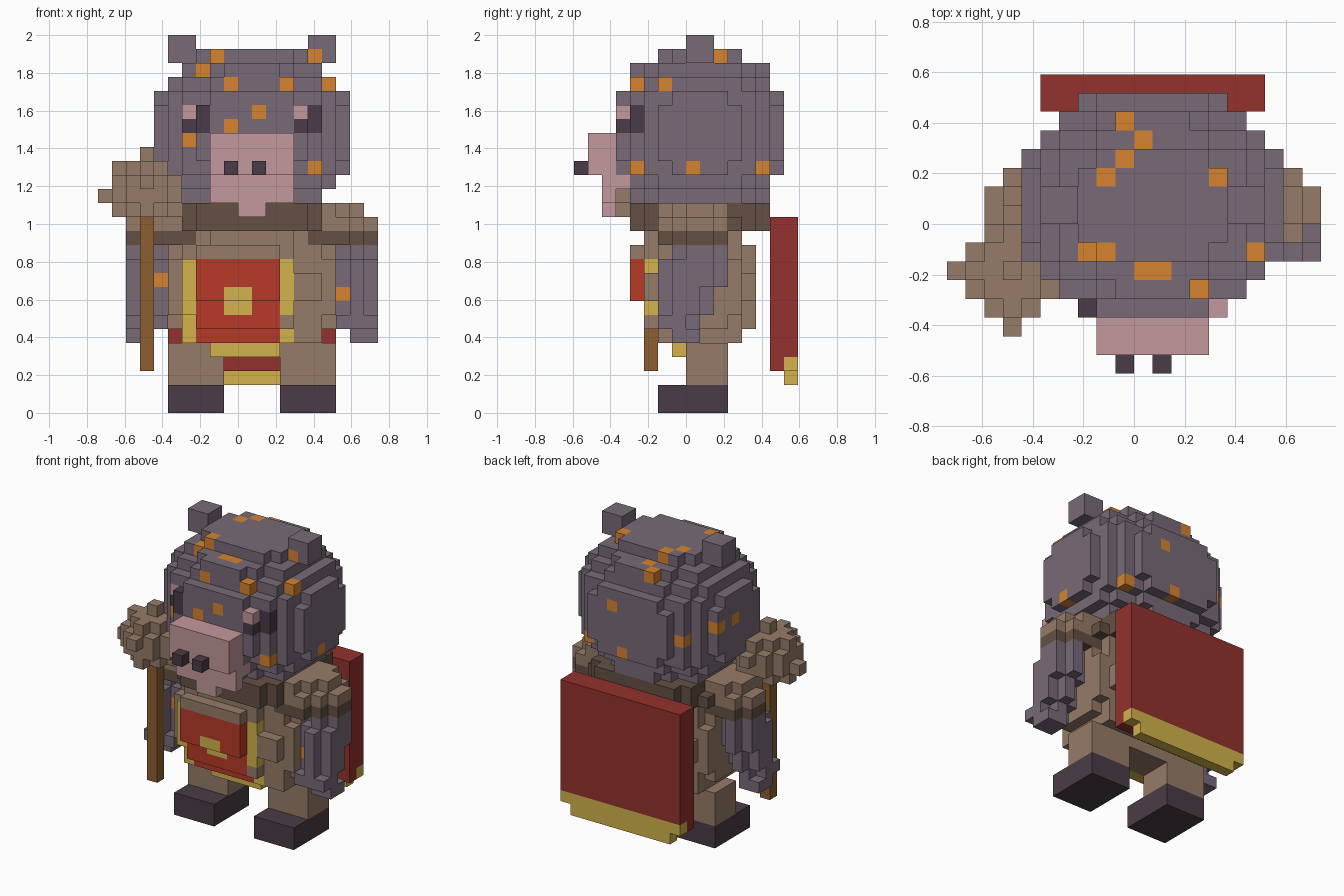
import bpy, bmesh

cube = bpy.data.objects.get("Cube")
if cube:
    bpy.data.objects.remove(cube, do_unlink=True)

U = 2 / 27  # size of one block


def linear(c):
    c /= 255
    return c / 12.92 if c <= 0.04045 else ((c + 0.055) / 1.055) ** 2.4


COLOURS = {
    "purple_fur": (120, 106, 119), "orange_spot": (214, 131, 48),
    "pink_skin": (196, 152, 156), "dark_plum": (74, 60, 71),
    "brown_cloth": (150, 123, 104), "dark_brown": (100, 80, 68),
    "bright_red": (182, 58, 41), "dark_red": (147, 50, 45),
    "gold": (211, 179, 76), "staff_wood": (140, 95, 48),
}
MATS = {}
for name, rgb in COLOURS.items():
    m = bpy.data.materials.new(name)
    m.use_nodes = True
    col = (*[linear(c) for c in rgb], 1)
    m.diffuse_color = col
    bsdf = m.node_tree.nodes["Principled BSDF"]
    bsdf.inputs["Base Color"].default_value = col
    bsdf.inputs["Roughness"].default_value = 0.9
    MATS[name] = m

occupied = {}  # every block -> colour name
parts = {}     # part name -> blocks it owns


def add(part, x, y, z, colour, keep=lambda x, y, z: True):
    """Fill a range of blocks; colour is a name or a rule on the block."""
    for i in range(*x):
        for j in range(*y):
            for k in range(*z):
                c = (i, j, k)
                if c not in occupied and keep(*c):
                    occupied[c] = colour(*c) if callable(colour) else colour
                    parts.setdefault(part, []).append(c)


def off(i, centre=1):
    return abs(i + 0.5 - centre)


# Head: box with stepped bevels on every edge and corner
def head_shape(x, y, z):
    dx, dy, dz = off(x), off(y), off(z, 20)
    if dx + dy > 9 or dx + dz > 9 or (dy + dz > 8 and not dy == dz == 4.5):
        return False
    if dx > 6 and dy + dz > 4.5:
        return False
    return dx / 7 + dy / 6 + dz / 6 < 1.82


add("head", (-6, 8), (-5, 7), (15, 26), "purple_fur", head_shape)


def paint(part, colour, axis, side, spots):
    """Recolour the outermost block of a part along an axis at each spot."""
    for s in spots:
        line = [c for c in parts[part] if c[:axis] + c[axis + 1:] == s]
        if line:
            occupied[(max if side > 0 else min)(line, key=lambda c: c[axis])] = colour


# Orange spots on front, top, both sides and back
paint("head", "orange_spot", 1, -1, [(-2, 25), (-1, 23), (3, 23), (6, 23),
                                     (1, 21), (-1, 20), (-4, 19), (5, 17)])
paint("head", "orange_spot", 2, 1, [(-1, 5), (0, 4), (-1, 3), (-2, 2), (4, 2), (-3, -2),
                                    (-2, -2), (0, -3), (1, -3), (6, -2), (3, -4)])
paint("head", "orange_spot", 0, 1, [(0, 17), (5, 17)])
paint("head", "orange_spot", 0, -1, [(3, 20), (1, 20)])
paint("head", "orange_spot", 1, 1, [(2, 21), (1, 17), (-4, 19)])

# Eyes with a pink glint in one corner
for x in (-4, 4):
    paint("head", "dark_plum", 1, -1, [(x, 20), (x + 1, 20), (x + 1, 21)])
    paint("head", "pink_skin", 1, -1, [(x, 21)])

# Ears, one with a spot
for side, x in (("right", -5), ("left", 5)):
    add(side + "_ear", (x, x + 2), (0, 2), (25, 27), "purple_fur")
paint("left_ear", "orange_spot", 1, -1, [(5, 25)])

# Snout, stepping back towards the chin, with nostrils
add("snout", (-2, 4), (-7, -4), (17, 20), "pink_skin")
add("snout", (-2, 4), (-6, -4), (16, 17), "pink_skin")
add("snout", (-2, 4), (-6, -5), (15, 16), "pink_skin")
add("snout", (0, 2), (-6, -5), (14, 15), "pink_skin")
for x in (-1, 1):
    add("nostrils", (x, x + 1), (-8, -7), (17, 18), "dark_plum")

# Club head: rounded lump with single-block knobs, on a staff
CX, CY = -6.5, -2.5


def lump(x, y, z):
    limit = 2 if z in (14, 17) else 3
    return off(x, CX) + off(y, CY) <= limit


add("club_head", (-9, -4), (-5, 0), (14, 18), "brown_cloth", lump)
for x, y, z in ((-10, -3, 15), (-7, -6, 16), (-7, 0, 16), (-7, -3, 18)):
    add("club_head", (x, x + 1), (y, y + 1), (z, z + 1), "brown_cloth")
add("staff", (-7, -6), (-3, -2), (3, 14), "staff_wood")

# Shoulder guards, arms, legs and feet, mirrored about the body centre
for side in ("right", "left"):
    def mir(a, b):
        return (a, b) if side == "left" else (2 - b, 2 - a)

    def out(x):
        return x if side == "left" else 1 - x

    def guard(x, y, z):
        reach = 9 if y in (0, 1) else 8 if y != -2 else 7
        return out(x) <= reach - (z == 14)

    def sleeve(x, y, z):
        lo = -1 if z == 11 else -2
        hi = 2 if z >= 9 else 1 if z >= 7 else 0
        if z == 5:
            return -1 <= y <= hi and out(x) >= 8
        if not lo <= y <= hi:
            return False
        return out(x) == 8 or lo < y < hi or (z == 6 and y == lo)

    add(side + "_shoulder_guard", mir(5, 10), (-2, 3), (12, 13), "dark_brown", guard)
    add(side + "_shoulder_guard", mir(6, 10), (-2, 3), (13, 15), "brown_cloth", guard)
    add(side + "_arm", mir(7, 10), (-2, 3), (5, 12), "purple_fur", sleeve)
    paint(side + "_arm", "orange_spot", 1, -1, [(7, 8), (-6, 9)])
    add(side + "_leg", mir(3, 7), (0, 3), (2, 5), "brown_cloth")
    add(side + "_foot", mir(3, 7), (-2, 3), (0, 2), "dark_plum")

# Collar
for x, z in (((-5, 7), 13), ((-4, 6), 14)):
    add("collar", x, (-4, 6), (z, z + 1), "dark_brown",
        lambda x, y, z: off(x) + off(y) <= 8)


# Tabard on the belly: red panel, gold borders and a gold buckle
def tabard(x, y, z):
    if x in (-4, 3):
        return "gold"
    return "gold" if x in (-1, 0) and z in (7, 8) else "bright_red"


add("tabard", (-3, 3), (-4, -3), (8, 11), tabard)
add("tabard", (-4, 4), (-3, -2), (7, 11), tabard)
add("tabard", (-3, 3), (-3, -2), (6, 7), tabard)
add("tabard", (-4, 4), (-2, -1), (5, 7), tabard)
add("tabard", (-2, 3), (-1, 0), (4, 5), "gold")


# Torso: barrel that is fullest at mid height
def torso_shape(x, y, z):
    dx, dy = off(x), off(y)
    if (z == 5 and (dx > 5 or dy > 3)) or (z == 12 and (dx > 5 or y == 4)):
        return False
    if dy > 3:
        return dx < (5 if z in (8, 9) else 3)
    if dy > 2:
        return dx < (6 if 7 <= z <= 10 else 5)
    return True


add("torso", (-3, 3), (-4, -3), (11, 12), "brown_cloth")
add("torso", (-5, 7), (-3, 5), (5, 13), "brown_cloth", torso_shape)
add("torso", (-1, 3), (0, 3), (4, 5), "brown_cloth")

# Cape with gold hem
add("cape_hem", (-5, 7), (7, 8), (3, 4), "gold")
add("cape_hem", (-4, 6), (7, 8), (2, 3), "gold")
add("cape", (-5, 7), (6, 8), (3, 14), "dark_red")

# The six faces of a block: outward direction and corners
FACES = [((1, 0, 0), [(1, 0, 0), (1, 1, 0), (1, 1, 1), (1, 0, 1)]),
         ((-1, 0, 0), [(0, 0, 0), (0, 0, 1), (0, 1, 1), (0, 1, 0)]),
         ((0, 1, 0), [(0, 1, 0), (0, 1, 1), (1, 1, 1), (1, 1, 0)]),
         ((0, -1, 0), [(0, 0, 0), (1, 0, 0), (1, 0, 1), (0, 0, 1)]),
         ((0, 0, 1), [(0, 0, 1), (1, 0, 1), (1, 1, 1), (0, 1, 1)]),
         ((0, 0, -1), [(0, 0, 0), (0, 1, 0), (1, 1, 0), (1, 0, 0)])]

# Turn each part's exposed block faces into one flat-shaded object
for name, cells in parts.items():
    bm = bmesh.new()
    verts = {}
    used = sorted({occupied[c] for c in cells})
    for c in cells:
        for d, corners in FACES:
            if tuple(a + b for a, b in zip(c, d)) in occupied:
                continue
            ring = []
            for k in corners:
                p = tuple(a + b for a, b in zip(c, k))
                if p not in verts:
                    verts[p] = bm.verts.new([a * U for a in p])
                ring.append(verts[p])
            bm.faces.new(ring).material_index = used.index(occupied[c])
    bmesh.ops.dissolve_limit(bm, angle_limit=0.01, verts=bm.verts, edges=bm.edges,
                             delimit={'MATERIAL'})
    mesh = bpy.data.meshes.new(name)
    bm.to_mesh(mesh)
    bm.free()
    for colour in used:
        mesh.materials.append(MATS[colour])
    bpy.context.collection.objects.link(bpy.data.objects.new(name, mesh))
